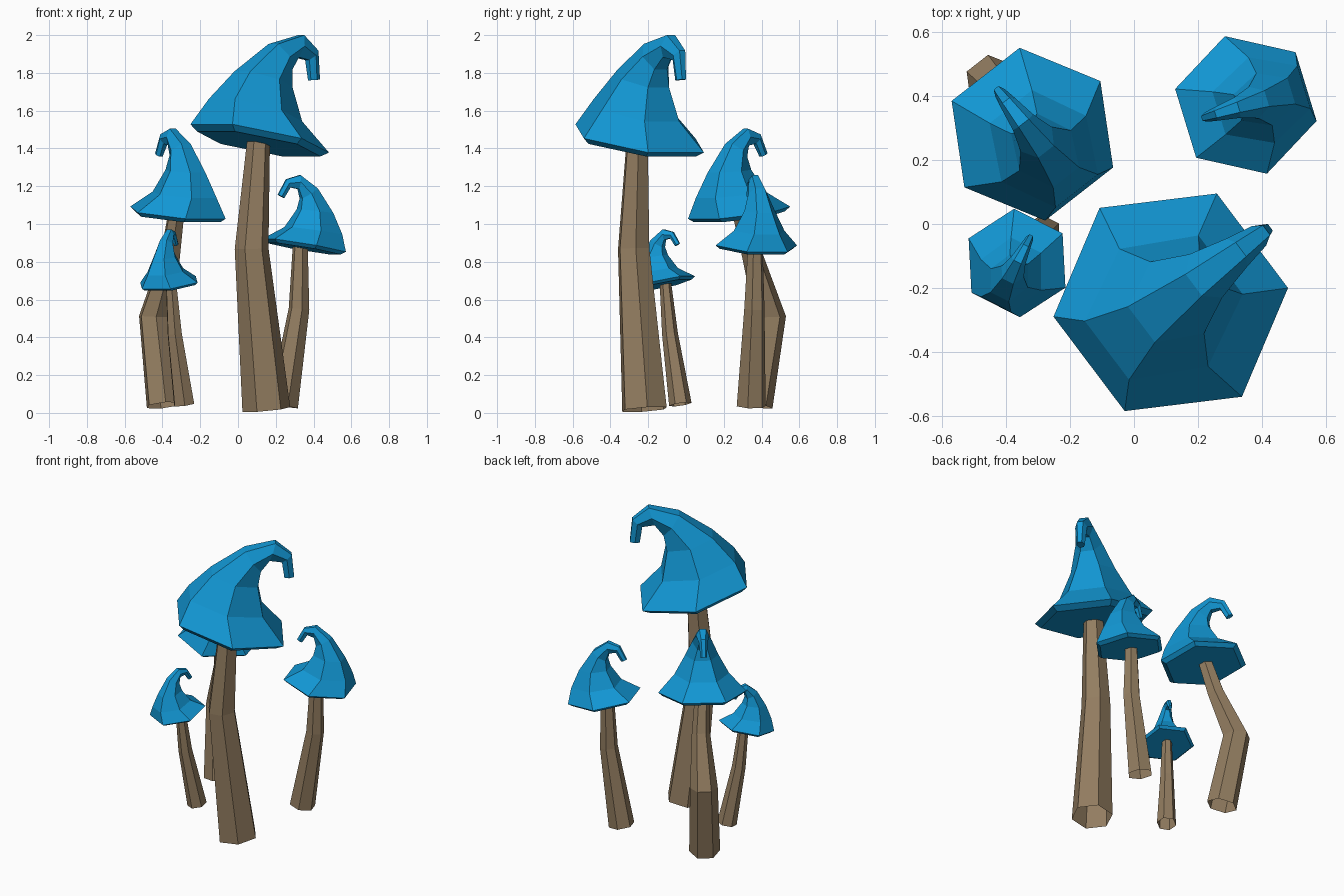
import bpy, bmesh, math
from mathutils import Vector, Matrix

if "Cube" in bpy.data.objects:
    bpy.data.objects.remove(bpy.data.objects["Cube"])


def material(name, rgb):
    m = bpy.data.materials.new(name)
    m.diffuse_color = (*rgb, 1)
    m.use_nodes = True
    m.node_tree.nodes["Principled BSDF"].inputs["Base Color"].default_value = m.diffuse_color
    return m


BLUE = material("cap_blue", (0.006, 0.31, 0.66))
BROWN = material("stem_brown", (0.29, 0.205, 0.118))


def loft(name, rings, mat, cap_ends):
    """Join rings of points into a flat-shaded skin."""
    bm = bmesh.new()
    loops = [[bm.verts.new(p) for p in ring] for ring in rings]
    n = len(loops[0])
    for a, b in zip(loops, loops[1:]):
        for i in range(n):
            j = (i + 1) % n
            bm.faces.new((a[i], a[j], b[j], b[i]))
    if cap_ends:
        bm.faces.new(loops[0][::-1])
        bm.faces.new(loops[-1])
    me = bpy.data.meshes.new(name)
    bm.to_mesh(me)
    bm.free()
    me.materials.append(mat)
    ob = bpy.data.objects.new(name, me)
    bpy.context.collection.objects.link(ob)


# Hooked cap profile of the largest mushroom, relative to its rim centre:
# back (u, z), front (u, z), half width
CAP_R = 0.37
CAP = [
    (-0.290, 0.037, 0.276, -0.095, 0.335),
    (-0.320, 0.075, 0.320, -0.075, 0.370),
    (-0.250, 0.210, 0.195, 0.090, 0.230),
    (-0.115, 0.355, 0.165, 0.270, 0.140),
    (0.090, 0.500, 0.185, 0.365, 0.085),
    (0.275, 0.547, 0.240, 0.430, 0.055),
    (0.375, 0.465, 0.315, 0.415, 0.038),
    (0.390, 0.312, 0.330, 0.308, 0.026),
]


def cap(name, centre, radius, heading, lean_back):
    s = radius / CAP_R
    turn = (Matrix.Translation(centre) @ Matrix.Rotation(math.radians(heading), 4, 'Z')
            @ Matrix.Rotation(-math.radians(lean_back), 4, 'Y') @ Matrix.Scale(s, 4))
    rings = []
    for ub, zb, uf, zf, w in CAP:
        ring = []
        for k in range(6):
            a = math.radians(30 + 60 * k)
            t = 0.5 + 0.5 * math.cos(a) / math.cos(math.pi / 6)
            ring.append(turn @ Vector((ub + (uf - ub) * t, w * math.sin(a), zb + (zf - zb) * t)))
        rings.append(ring)
    loft(name, rings, BLUE, True)


def stem(name, path, heading):
    """Open six-sided tube along bent path of (x, y, z, radius)."""
    pts = [Vector(p[:3]) for p in path]
    rings = []
    for i, p in enumerate(pts):
        tangent = pts[min(i + 1, len(pts) - 1)] - pts[max(i - 1, 0)]
        rot = Vector((0, 0, 1)).rotation_difference(tangent.normalized())
        ring = []
        for k in range(6):
            a = math.radians(heading + 30 + 60 * k)
            ring.append(p + rot @ Vector((math.cos(a), math.sin(a), 0)) * path[i][3])
        rings.append(ring)
    loft(name, rings, BROWN, False)


# name, cap centre, cap radius, hook heading, backward lean, stem path
MUSHROOMS = [
    ("large", (0.115, -0.245, 1.453), 0.37, 37, 0,
     [(0.15, -0.22, 0.018, 0.128), (0.072, -0.277, 0.87, 0.09), (0.11, -0.258, 1.46, 0.06)]),
    ("medium", (-0.318, 0.281, 1.06), 0.27, 128, 21,
     [(-0.395, 0.365, 0.04, 0.095), (-0.445, 0.445, 0.51, 0.085),
      (-0.36, 0.355, 0.82, 0.056), (-0.325, 0.288, 1.07, 0.045)]),
    ("right", (0.35, 0.3725, 0.887), 0.225, 197, 23,
     [(0.24, 0.345, 0.036, 0.08), (0.323, 0.362, 0.55, 0.056), (0.33, 0.367, 0.9, 0.04)]),
    ("small", (-0.366, -0.122, 0.69), 0.17, 63, 26,
     [(-0.285, -0.03, 0.045, 0.06), (-0.335, -0.085, 0.42, 0.042), (-0.355, -0.11, 0.7, 0.03)]),
]
for label, centre, radius, heading, lean, path in MUSHROOMS:
    cap(label + "_mushroom_cap", centre, radius, heading, lean)
    stem(label + "_mushroom_stem", path, heading)
